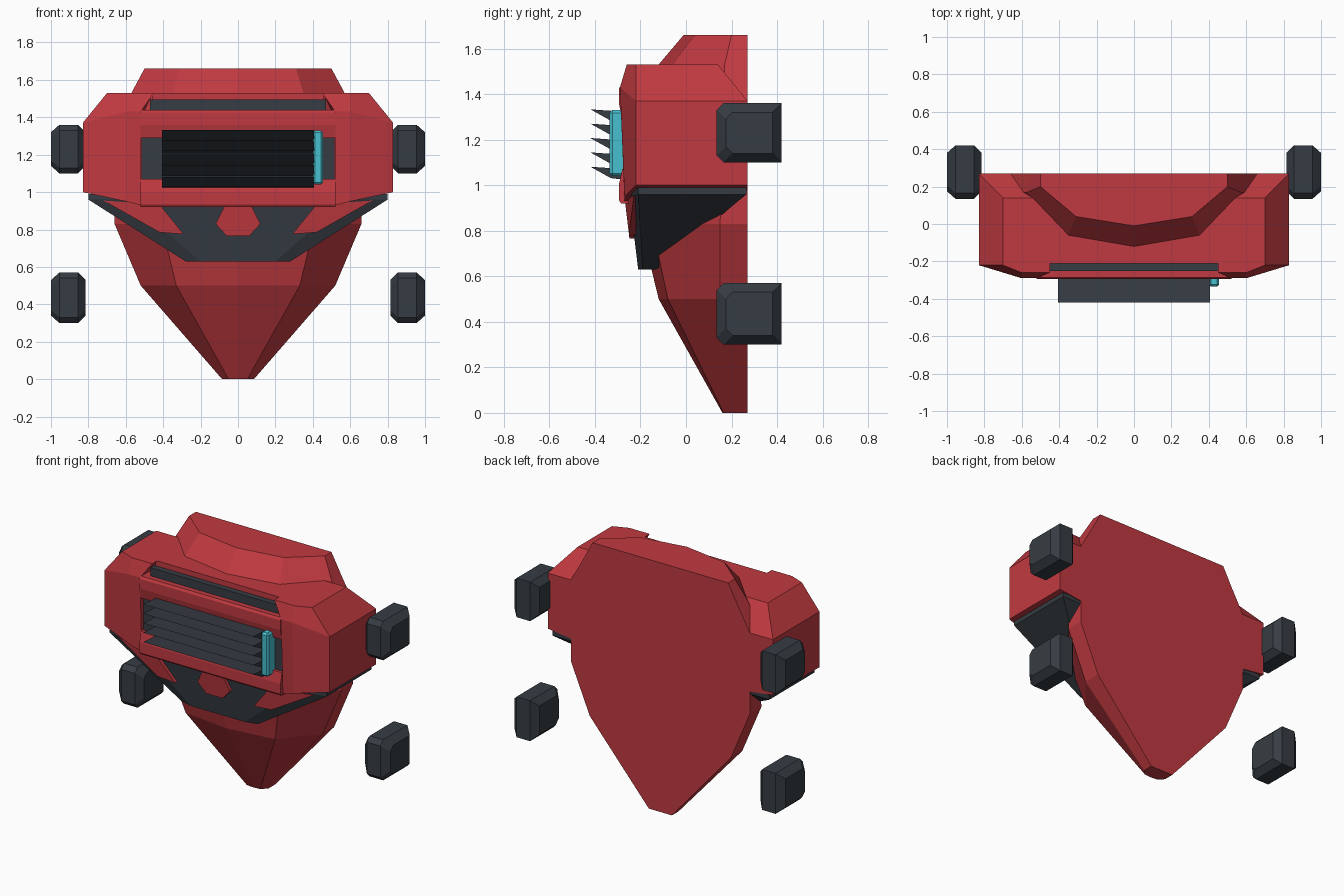
import bpy, bmesh

cube = bpy.data.objects.get("Cube")
if cube:
    bpy.data.objects.remove(cube, do_unlink=True)


def material(name, r, g, b):
    m = bpy.data.materials.new(name)
    m.use_nodes = True
    m.diffuse_color = (r, g, b, 1)
    m.node_tree.nodes["Principled BSDF"].inputs["Base Color"].default_value = (r, g, b, 1)
    return m


RED = material("armour red", 0.53, 0.042, 0.052)
DARK = material("dark metal", 0.037, 0.046, 0.057)
CYAN = material("glowing cyan", 0.065, 0.53, 0.63)


def loft(name, rings, mat, mirror=False):
    """Skin closed rings of 3D points, cap both ends, optionally mirror in x."""
    bm = bmesh.new()
    loops = [[bm.verts.new(p) for p in ring] for ring in rings]
    n = len(loops[0])
    for a, b in zip(loops, loops[1:]):
        for i in range(n):
            j = (i + 1) % n
            bm.faces.new((a[i], a[j], b[j], b[i]))
    bm.faces.new(loops[0][::-1])
    bm.faces.new(loops[-1])
    bmesh.ops.recalc_face_normals(bm, faces=bm.faces)
    mesh = bpy.data.meshes.new(name)
    bm.to_mesh(mesh)
    bm.free()
    mesh.materials.append(mat)
    ob = bpy.data.objects.new(name, mesh)
    bpy.context.scene.collection.objects.link(ob)
    if mirror:
        ob.modifiers.new("Mirror", 'MIRROR').use_mirror_merge = False
    return ob


def full_ring(z, half):
    """Half outline from the right-hand back round to the front, completed by symmetry."""
    other = [(-x, y) for x, y in reversed(half) if x > 0]
    return [(x, y, z) for x, y in half + other]


def bar(name, x0, x1, profile, mat):
    """Extrude a (y, z) profile along x."""
    return loft(name, [[(x, y, z) for y, z in profile] for x in (x0, x1)], mat)


def box(name, x0, x1, y0, y1, z0, z1, mat):
    return bar(name, x0, x1, [(y0, z0), (y1, z0), (y1, z1), (y0, z1)], mat)


# Shield-shaped core: z, half width, side depth, mid width, mid depth, centre depth
core = [
    (0.00, 0.085, 0.20, 0.05, 0.165, 0.16),
    (0.50, 0.52, 0.15, 0.33, -0.08, -0.12),
    (0.83, 0.66, 0.15, 0.41, -0.15, -0.20),
    (1.37, 0.66, 0.16, 0.41, -0.10, -0.17),
    (1.53, 0.57, 0.17, 0.35, -0.06, -0.12),
    (1.66, 0.50, 0.20, 0.31, 0.04, -0.01),
]
loft("core_body", [full_ring(z, [(w, 0.27), (w, ys), (m, ym), (0, yc)])
                   for z, w, ys, m, ym, yc in core], RED)

# Shoulder blocks
loft("shoulder", [
    [(0.52, 0.27, 0.96), (0.83, 0.27, 1.0), (0.83, -0.22, 1.0), (0.6, -0.27, 0.95), (0.52, -0.27, 0.93)],
    [(0.52, 0.27, 1.37), (0.83, 0.27, 1.37), (0.83, -0.22, 1.37), (0.6, -0.29, 1.43), (0.52, -0.29, 1.43)],
    [(0.45, 0.14, 1.53), (0.7, 0.14, 1.53), (0.7, -0.22, 1.53), (0.6, -0.26, 1.53), (0.45, -0.26, 1.53)],
], RED, mirror=True)

# Chest centre and the dark vent slot above the grille
box("chest_block", -0.52, 0.52, -0.20, 0.2, 0.92, 1.40, RED)
box("chest_top", -0.46, 0.46, -0.21, 0.14, 1.35, 1.53, RED)
box("vent_slot", -0.47, 0.47, -0.25, -0.15, 1.38, 1.495, DARK)

# Dark lower band wrapped around the core
loft("lower_band", [
    full_ring(0.63, [(0.28, -0.13), (0.28, -0.19), (0.2, -0.21)]),
    full_ring(0.96, [(0.8, 0.265), (0.8, -0.21), (0.58, -0.25)]),
    full_ring(0.99, [(0.8, 0.265), (0.8, -0.21), (0.58, -0.25)]),
], DARK)


# Red tabs lying on the band
def tab(name, outline, mirror):
    def front(x, z):
        return -0.268 + 0.12 * (0.93 - z) + 0.25 * max(0, abs(x) - 0.55)
    loft(name, [[(x, front(x, z) + d, z) for x, z in outline] for d in (0, 0.05)], RED, mirror)


tab("centre_tab", [(-0.07, 0.93), (0.07, 0.93), (0.12, 0.83), (0.06, 0.765),
                   (-0.06, 0.765), (-0.12, 0.83)], False)
tab("side_tab", [(0.72, 0.955), (0.42, 0.935), (0.29, 0.775), (0.42, 0.785)], True)

# Grille frame and recess
box("grille_recess", -0.515, 0.515, -0.26, -0.15, 1.0, 1.35, DARK)
upper = [(-0.15, 1.44), (-0.285, 1.44), (-0.295, 1.425), (-0.295, 1.36), (-0.28, 1.29), (-0.15, 1.29)]
bar("frame_upper", -0.52, 0.52, upper, RED)
bar("frame_lower", -0.52, 0.52, [(y, 2.36 - z) for y, z in upper], RED)

# Grille blades with sharp tips
for i in range(5):
    z = 1.333 - i * 0.063
    bar(f"grille_blade_{i + 1}", -0.405, 0.405,
        [(-0.42, z), (-0.25, z - 0.012), (-0.25, z - 0.06), (-0.33, z - 0.05)], DARK)

# Glowing strip at the end of the blades
box_strip = box("light_strip", 0.4, 0.455, -0.335, -0.25, 1.04, 1.33, CYAN)
box_strip.modifiers.new("Bevel", 'BEVEL').width = 0.012


# Thruster pods with tapered ends
def pod(name, z0, z1):
    rings = []
    for x, inset in ((0.815, 0.04), (0.855, 0), (0.955, 0), (1.0, 0.04)):
        y0, y1, a, b, c = 0.135 + inset, 0.42 - inset, z0 + inset, z1 - inset, 0.03
        rings.append([(x, y, z) for y, z in (
            (y0 + c, a), (y1, a), (y1, b), (y0 + c, b), (y0, b - c), (y0, a + c))])
    loft(name, rings, DARK, mirror=True)


pod("upper_pod", 1.1, 1.36)
pod("lower_pod", 0.3, 0.57)
